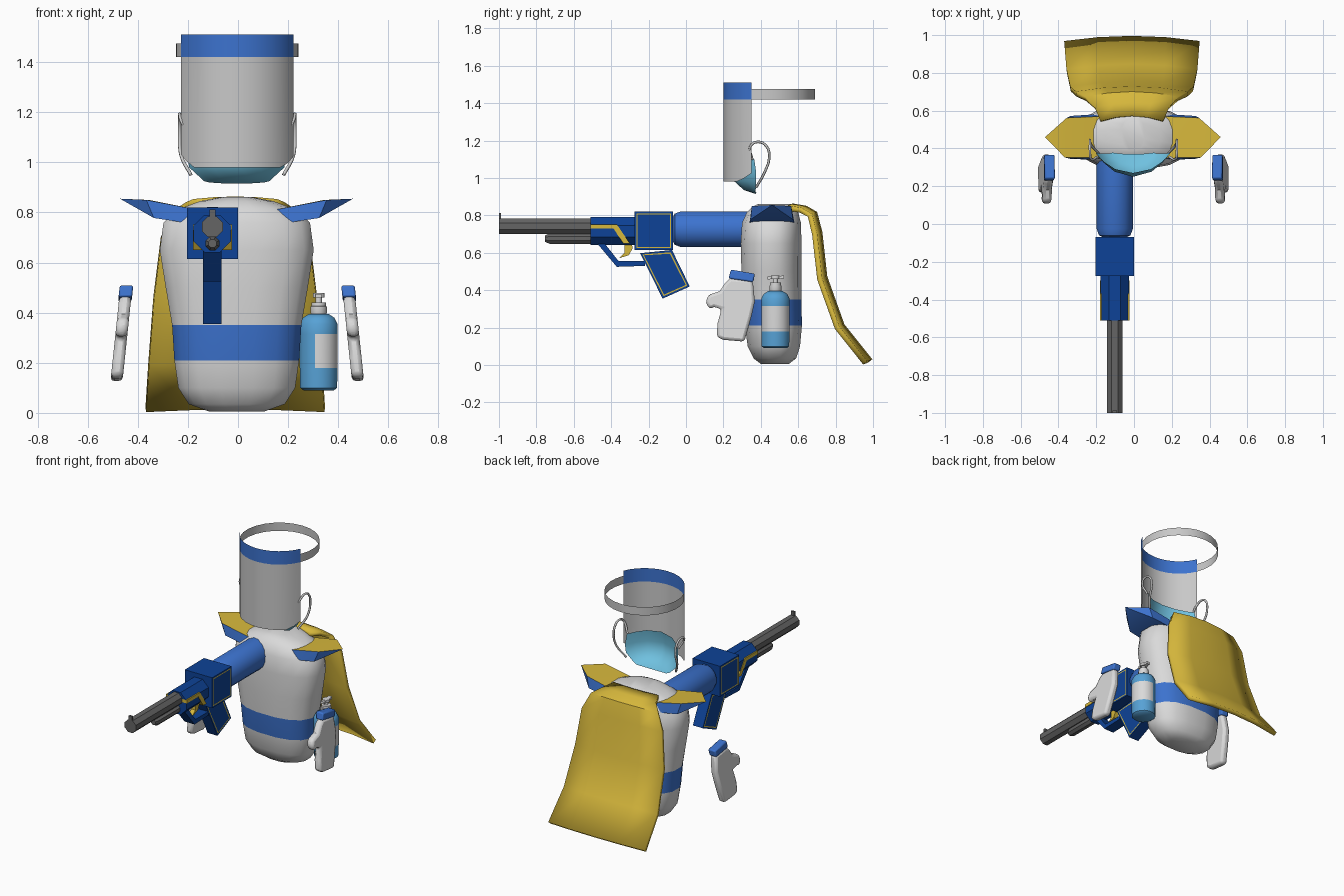
import bpy, bmesh, math
from mathutils import Vector

if "Cube" in bpy.data.objects:
    bpy.data.objects.remove(bpy.data.objects["Cube"])


def material(name, r, g, b):
    m = bpy.data.materials.new(name)
    m.diffuse_color = (r, g, b, 1)
    m.use_nodes = True
    m.node_tree.nodes["Principled BSDF"].inputs["Base Color"].default_value = m.diffuse_color
    return m


WHITE = material("soft_white", 0.70, 0.70, 0.70)
CLEAR = material("visor_grey", 0.58, 0.58, 0.58)
BLUE = material("trim_blue", 0.045, 0.17, 0.62)
NAVY = material("navy", 0.004, 0.055, 0.31)
GOLD = material("gold", 0.68, 0.48, 0.045)
STEEL = material("gunmetal", 0.13, 0.13, 0.13)
AQUA = material("mask_aqua", 0.16, 0.53, 0.74)
BOTTLE = material("bottle_blue", 0.095, 0.36, 0.67)


def finish(bm, name, mats, rule=None, closed=True, angle=35):
    """Turn a bmesh into an object; rule(face) gives the material index."""
    if closed:
        bmesh.ops.recalc_face_normals(bm, faces=bm.faces)
    bm.normal_update()
    if rule:
        for f in bm.faces:
            f.material_index = rule(f)
    me = bpy.data.meshes.new(name)
    bm.to_mesh(me)
    bm.free()
    for m in mats:
        me.materials.append(m)
    me.shade_smooth()
    me.set_sharp_from_angle(angle=math.radians(angle))
    ob = bpy.data.objects.new(name, me)
    bpy.context.collection.objects.link(ob)
    return ob


def loft(name, rings, mats, rule=None, closed=True, angle=35):
    """Bridge rings of points; closed rings are capped at both ends."""
    bm = bmesh.new()
    vs = [[bm.verts.new(p) for p in r] for r in rings]
    n = len(vs[0])
    for a, b in zip(vs, vs[1:]):
        for i in range(n if closed else n - 1):
            j = (i + 1) % n
            bm.faces.new((a[i], a[j], b[j], b[i]))
    if closed:
        bm.faces.new(vs[0][::-1])
        bm.faces.new(vs[-1])
    return finish(bm, name, mats, rule, closed, angle)


def ring_z(z, cx, cy, rx, ry, n, power=1.0):
    pts = []
    for i in range(n):
        a = 2 * math.pi * (i + 0.5) / n
        c, s = math.cos(a), math.sin(a)
        pts.append((cx + rx * math.copysign(abs(c) ** power, c),
                    cy + ry * math.copysign(abs(s) ** power, s), z))
    return pts


def rod_y(name, stations, x, z, n, mat, angle=35):
    """Round part along y from (y, radius) stations."""
    rings = [[(x + p[0], y, z + p[1]) for p in ring_z(0, 0, 0, r, r, n)] for y, r in stations]
    return loft(name, rings, [mat], angle=angle)


def prism(name, pts, x0, x1, mat, frame=False, shear=0.0, bevel=0.0):
    """Extrude a (y, z) outline along x; frame insets a gold border on both sides."""
    bm = bmesh.new()
    a = [bm.verts.new((x0, y, z)) for y, z in pts]
    b = [bm.verts.new((x1, y, z)) for y, z in pts]
    sides = [bm.faces.new(a), bm.faces.new(b[::-1])]
    for i in range(len(pts)):
        j = (i + 1) % len(pts)
        bm.faces.new((a[i], b[i], b[j], a[j]))
    bmesh.ops.recalc_face_normals(bm, faces=bm.faces)
    if frame:
        bmesh.ops.inset_individual(bm, faces=sides, thickness=0.014)
        for f in bmesh.ops.inset_individual(bm, faces=sides, thickness=0.009)["faces"]:
            f.material_index = 1
    for v in bm.verts:
        v.co.x += shear * (0.48 - v.co.z)
    ob = finish(bm, name, [mat, GOLD])
    if bevel:
        m = ob.modifiers.new("round", 'BEVEL')
        m.width, m.segments, m.limit_method = bevel, 2, 'ANGLE'
        m.angle_limit = math.radians(50)
    return ob


# Torso with a blue belt
torso = [(0.005, .11, .075, .475), (0.035, .195, .115, .475), (0.10, .237, .142, .47),
         (0.21, .253, .155, .467), (0.35, .262, .16, .46), (0.50, .288, .163, .457),
         (0.65, .312, .165, .455), (0.76, .297, .16, .457), (0.815, .23, .14, .462),
         (0.845, .15, .115, .468), (0.862, .06, .09, .475)]
loft("torso", [ring_z(z, -.005, cy, rx, ry, 16, .8) for z, rx, ry, cy in torso], [WHITE, BLUE],
     lambda f: int(0.21 < f.calc_center_median().z < 0.35), angle=50)

# Shoulder pads: gold on top, blue below
for s, side in ((1, "right"), (-1, "left")):
    bm = bmesh.new()
    for x, y, z in [(.16, .35, .812), (.36, .352, .85), (.465, .46, .855), (.35, .562, .85),
                    (.16, .57, .812), (.21, .34, .76), (.33, .345, .778), (.33, .572, .778),
                    (.21, .58, .76)]:
        bm.verts.new((s * x - .006, y, z))
    bmesh.ops.convex_hull(bm, input=bm.verts)
    finish(bm, side + "_shoulder_pad", [BLUE, GOLD], lambda f: int(f.normal.z > 0.5))

# Cape, a bowed sheet given thickness
cape_path = [(.57, .85, .165), (.64, .838, .195), (.69, .81, .245), (.715, .71, .295),
             (.742, .47, .325), (.835, .21, .345), (.985, .022, .357)]
cape = loft("cape", [[(-.011 + u * w, y - .027 * u * u, z - .01 * u * u) for u in (-1, -.5, 0, .5, 1)]
                     for y, z, w in cape_path], [GOLD], closed=False)
sol = cape.modifiers.new("thickness", 'SOLIDIFY')
sol.thickness, sol.offset = 0.028, 0

# Face visor, its blue brow and the head strap share one circle
R, CY, EDGE = 0.245, 0.445, math.radians(67)


def arc(z, a0, a1, n):
    pts = []
    for i in range(n + 1):
        a = a0 + (a1 - a0) * i / n
        pts.append((R * math.sin(a) - .003, CY - R * math.cos(a), z))
    return pts


bottom = [(x, y, 0.98 + max(0, abs(x) - .185) * 1.2) for x, y, z in arc(0, -EDGE, EDGE, 12)]
loft("visor", [bottom, arc(1.42, -EDGE, EDGE, 12), arc(1.51, -EDGE, EDGE, 12)], [CLEAR, BLUE],
     lambda f: int(f.calc_center_median().z > 1.42), closed=False)
loft("head_strap", [arc(1.42, EDGE, 2 * math.pi - EDGE, 16), arc(1.475, EDGE, 2 * math.pi - EDGE, 16)],
     [CLEAR], closed=False)

# Cupped face mask: rows of (half width, side y, side z, front y, front z)
mask_rows = [(.19, .365, 1.10, .27, 1.13), (.197, .375, 1.03, .25, 1.05),
             (.19, .375, .98, .255, .985), (.13, .372, .925, .31, .935), (.11, .378, .92, .37, .915)]
loft("face_mask", [[(-.005 + w * u, fy + (sy - fy) * abs(u) ** 2.2, fz + (sz - fz) * u * u)
                    for u in (-1, -.8, -.5, 0, .5, .8, 1)] for w, sy, sz, fy, fz in mask_rows],
     [AQUA], closed=False, angle=50)

# Ear loops
for s, side in ((1, "right"), (-1, "left")):
    cu = bpy.data.curves.new(side + "_ear_loop", 'CURVE')
    cu.dimensions = '3D'
    cu.bevel_depth, cu.bevel_resolution, cu.resolution_u = 0.007, 1, 4
    pts = [(.19, .355, 1.10), (.225, .345, 1.17), (.23, .385, 1.193), (.23, .43, 1.17),
           (.23, .445, 1.11), (.225, .42, 1.03), (.185, .375, .95)]
    sp = cu.splines.new('BEZIER')
    sp.bezier_points.add(len(pts) - 1)
    for bp, (x, y, z) in zip(sp.bezier_points, pts):
        bp.co = (s * x - .003, y, z)
        bp.handle_left_type = bp.handle_right_type = 'AUTO'
    cu.materials.append(CLEAR)
    bpy.context.collection.objects.link(bpy.data.objects.new(side + "_ear_loop", cu))

# Mitten hands with blue cuffs
mitten = [(.238, .465), (.357, .45), (.368, .34), (.35, .26), (.312, .125), (.20, .135), (.165, .15),
          (.168, .22), (.19, .30), (.15, .31), (.125, .30), (.105, .335), (.12, .375), (.18, .395), (.21, .44)]
cuff = [(.228, .463), (.24, .51), (.368, .488), (.36, .443)]
for s, side in ((1, "right"), (-1, "left")):
    c = s * 0.445 - .003
    prism(side + "_mitten", mitten, c - .024, c + .024, WHITE, shear=s * .105, bevel=.016)
    prism(side + "_cuff", cuff, c - .027, c + .027, BLUE, shear=s * .105, bevel=.008)

# Outstretched arm
GX = -0.102
rod_y("arm", [(-.07, .065), (-.06, .085), (-.025, .098), (.36, .098)], GX, .726, 16, BLUE, 40)

# Gun body, grip and guard
prism("gun_block", [(-.275, .615), (-.275, .82), (-.07, .82), (-.07, .615)], GX - .102, GX + .102, NAVY, True)
prism("gun_grip", [(-.245, .598), (-.075, .615), (.02, .42), (-.125, .355)], GX - .037, GX + .037, NAVY, True)
rod_y("gun_receiver", [(-.51, .081), (-.27, .081)], GX, .716, 8, NAVY)
prism("trigger_guard", [(-.475, .65), (-.37, .525), (-.22, .53), (-.22, .555), (-.36, .555), (-.435, .65)],
      GX - .037, GX + .037, NAVY)

# Gold side strip and trigger
prism("side_strip", [(-.51, .752), (-.37, .752), (-.30, .65), (-.335, .65), (-.388, .73), (-.51, .73)],
      GX - .078, GX + .078, GOLD)
prism("trigger", [(-.33, .65), (-.29, .65), (-.285, .625), (-.305, .588), (-.36, .57), (-.33, .60)],
      GX - .015, GX + .015, GOLD)

# Barrel, lower tube and front sight
rod_y("barrel", [(-1.0, .045), (-.50, .045)], GX, .743, 8, STEEL)
rod_y("lower_tube", [(-.755, .018), (-.73, .03), (-.50, .03)], GX, .676, 8, STEEL)
prism("front_sight", [(-1, .77), (-1, .812), (-.988, .812), (-.988, .77)], GX - .012, GX + .012, STEEL)

# Pump bottle with a label on its outer side
BX, BY = 0.322, 0.478
body = [(.09, .062), (.10, .075), (.18, .077), (.315, .077), (.355, .077), (.38, .064), (.395, .04)]


def label(f):
    c = f.calc_center_median()
    return int(.18 < c.z < .315 and abs(f.normal.z) < .5 and c.x > BX - .025)


loft("bottle", [ring_z(z, BX, BY, r, r, 16) for z, r in body], [BOTTLE, WHITE], label, angle=50)
cap = [(.39, .03), (.40, .034), (.425, .034), (.426, .03), (.44, .03), (.441, .013), (.46, .013),
       (.461, .024), (.478, .024)]
loft("pump", [ring_z(z, BX, BY, r, r, 12) for z, r in cap], [WHITE])
prism("nozzle", [(.437, .458), (.437, .474), (.525, .478), (.525, .462)], BX - .012, BX + .012, WHITE)
